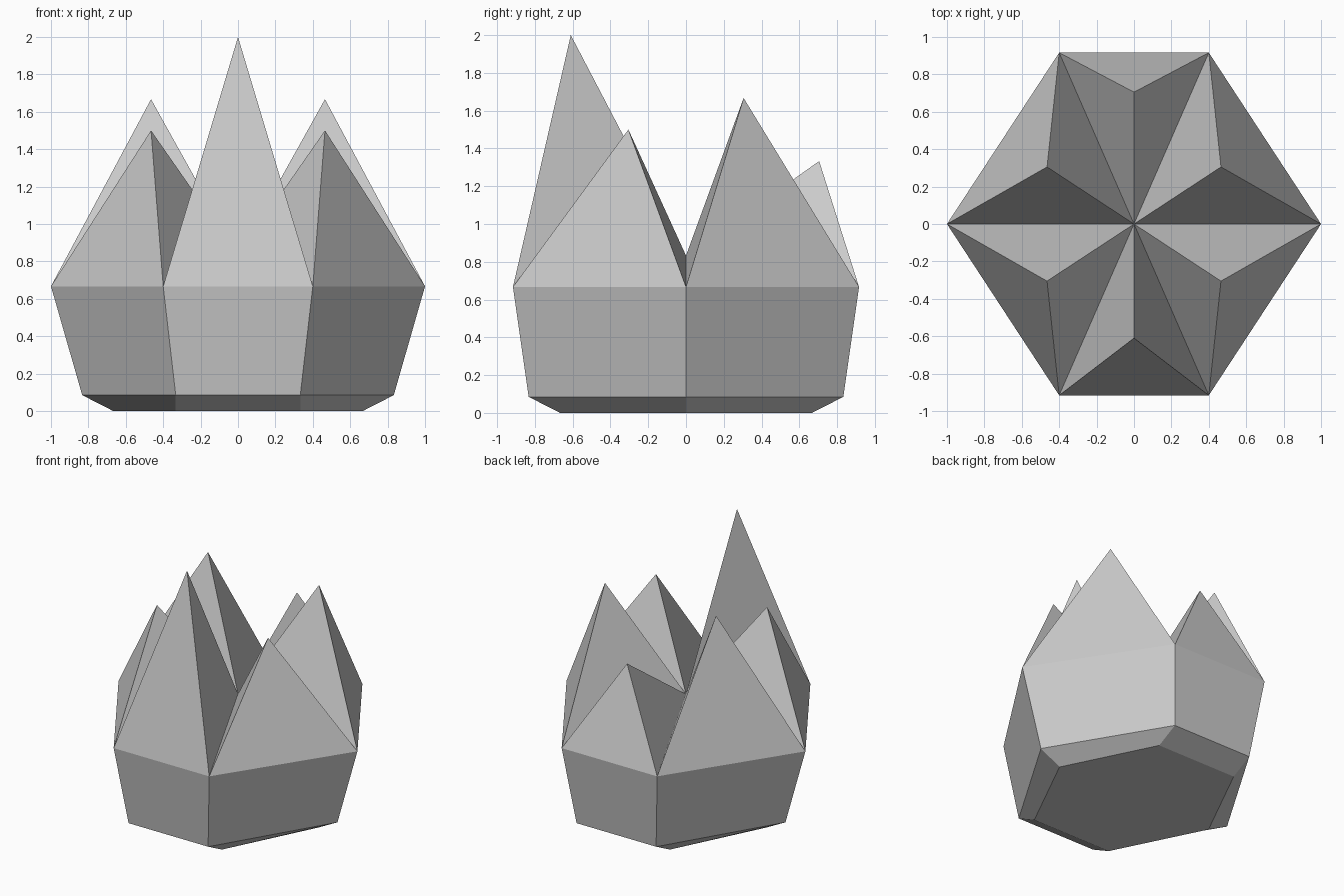
import bpy, bmesh

if "Cube" in bpy.data.objects:
    bpy.data.objects.remove(bpy.data.objects["Cube"])

bm = bmesh.new()


def hex_ring(tip_x, side_x, side_y, z):
    """Six-sided ring, counter-clockwise from the right-hand corner."""
    pts = [(tip_x, 0), (side_x, side_y), (-side_x, side_y),
           (-tip_x, 0), (-side_x, -side_y), (side_x, -side_y)]
    return [bm.verts.new((x, y, z)) for x, y in pts]


# Base: flat bottom, chamfer and flaring wall
rings = [hex_ring(0.667, 0.333, 0.667, 0.0),
         hex_ring(0.833, 0.333, 0.833, 0.085),
         hex_ring(1.0, 0.4, 0.916, 0.667)]
bm.faces.new(rings[0][::-1])
for low, high in zip(rings, rings[1:]):
    for i in range(6):
        j = (i + 1) % 6
        bm.faces.new((low[i], low[j], high[j], high[i]))

# Spikes: one apex over each sector, meeting at the centre valley
centre = bm.verts.new((0, 0, 0.833))
apexes = [(0.465, 0.305, 1.667), (0, 0.705, 1.333), (-0.465, 0.305, 1.667),
          (-0.465, -0.305, 1.5), (0, -0.61, 2.0), (0.465, -0.305, 1.5)]
rim = rings[2]
for i, co in enumerate(apexes):
    apex = bm.verts.new(co)
    corners = (rim[i], rim[(i + 1) % 6], centre)
    for k in range(3):
        bm.faces.new((corners[k], corners[(k + 1) % 3], apex))

bmesh.ops.recalc_face_normals(bm, faces=bm.faces)
mesh = bpy.data.meshes.new("crystal_cluster")
bm.to_mesh(mesh)
bm.free()
bpy.context.collection.objects.link(bpy.data.objects.new("crystal_cluster", mesh))
